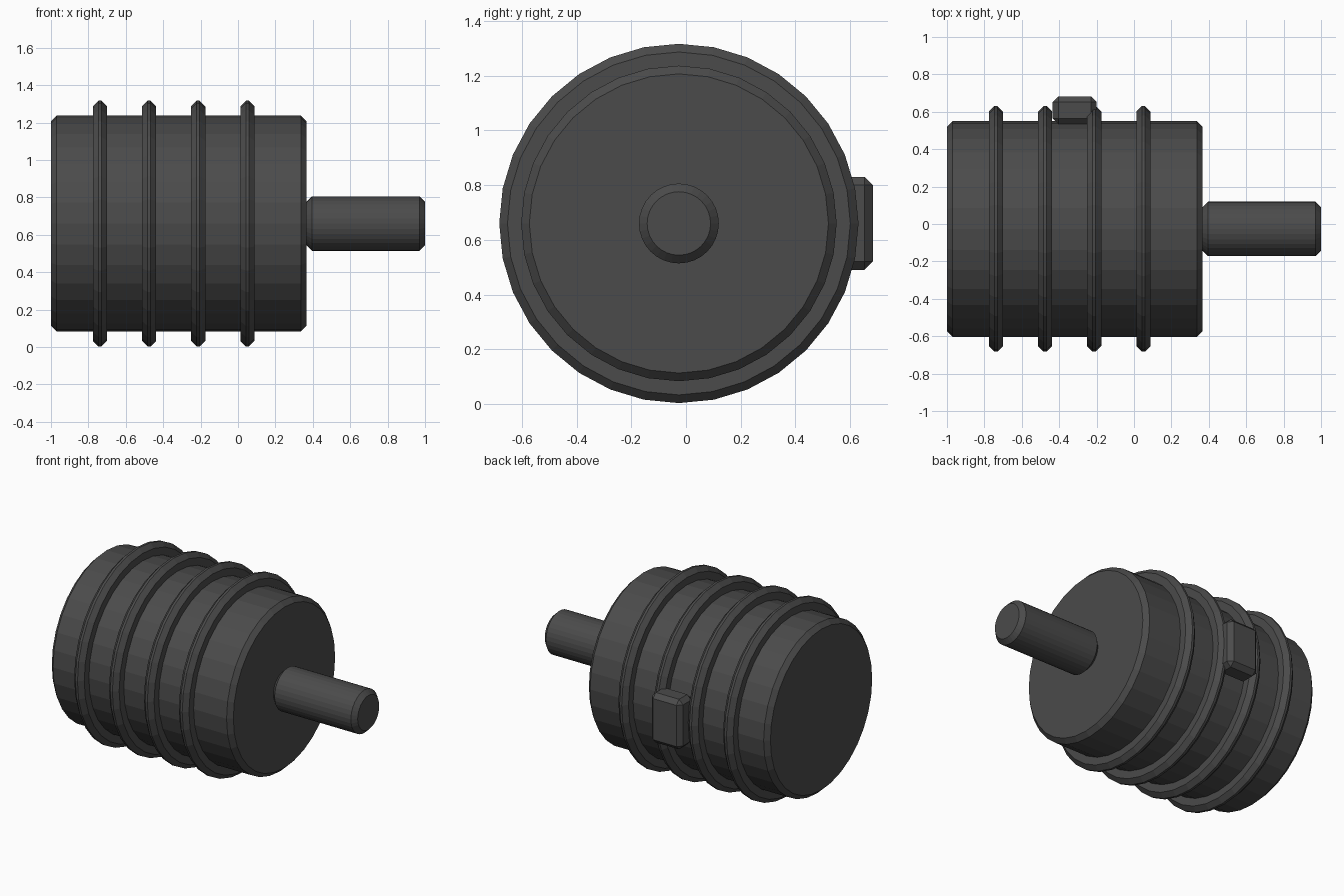
import bpy, bmesh, math
from mathutils import Matrix, Vector

if "Cube" in bpy.data.objects:
    bpy.data.objects.remove(bpy.data.objects["Cube"])

CY, CZ, SIDES, BEV = -0.026, 0.66, 32, 0.03

dark = bpy.data.materials.new("dark_grey")
dark.diffuse_color = (0.07, 0.07, 0.07, 1)
dark.use_nodes = True
dark.node_tree.nodes["Principled BSDF"].inputs["Base Color"].default_value = dark.diffuse_color


def finish(name, bm):
    bmesh.ops.recalc_face_normals(bm, faces=bm.faces)
    me = bpy.data.meshes.new(name)
    bm.to_mesh(me)
    bm.free()
    me.materials.append(dark)
    ob = bpy.data.objects.new(name, me)
    bpy.context.collection.objects.link(ob)
    return ob


def drum(name, x0, x1, r, bev=BEV):
    """Chamfered cylinder lying along x."""
    bm = bmesh.new()
    rings = []
    for x, rad in ((x0, r - bev), (x0 + bev, r), (x1 - bev, r), (x1, r - bev)):
        rings.append([bm.verts.new((x, CY + rad * math.sin(a), CZ + rad * math.cos(a)))
                      for a in (2 * math.pi * i / SIDES for i in range(SIDES))])
    for a, b in zip(rings, rings[1:]):
        for i in range(SIDES):
            j = (i + 1) % SIDES
            bm.faces.new((a[i], a[j], b[j], b[i]))
    bm.faces.new(rings[0])
    bm.faces.new(rings[-1])
    return finish(name, bm)


def block(name, lo, hi):
    """Chamfered box."""
    lo, hi = Vector(lo), Vector(hi)
    bm = bmesh.new()
    bmesh.ops.create_cube(bm, size=1, matrix=Matrix.Translation((lo + hi) / 2)
                          @ Matrix.Diagonal((*(hi - lo), 1)))
    bmesh.ops.bevel(bm, geom=bm.edges[:], offset=BEV, segments=1, affect='EDGES')
    return finish(name, bm)


# motor body and output shaft
drum("motor_body", -1.0, 0.366, 0.577)
drum("shaft", 0.366, 1.0, 0.146)

# cooling fins
for i in range(4):
    c = -0.738 + i * 0.2627
    drum(f"cooling_fin_{i + 1}", c - 0.038, c + 0.038, 0.657)

# terminal box on the back
block("terminal_box", (-0.435, 0.535, 0.49), (-0.2, 0.683, 0.83))
